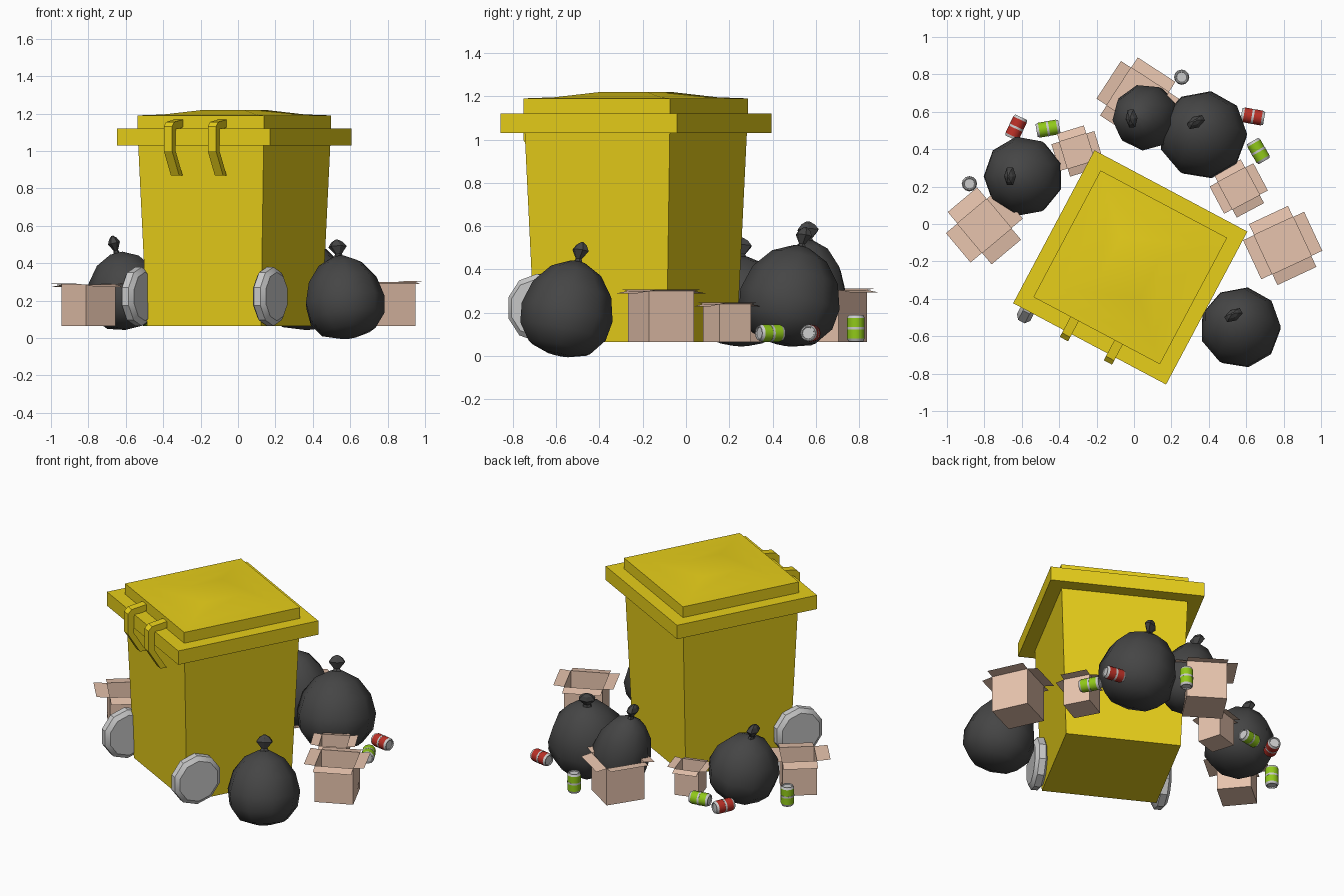
import bpy
from math import sin, cos, pi, radians
from mathutils import Matrix, Vector

if "Cube" in bpy.data.objects:
    bpy.data.objects.remove(bpy.data.objects["Cube"])


def material(name, rgb):
    m = bpy.data.materials.new(name)
    m.diffuse_color = (*rgb, 1)
    m.use_nodes = True
    m.node_tree.nodes["Principled BSDF"].inputs["Base Color"].default_value = m.diffuse_color
    return m


YELLOW = material("yellow", (0.80, 0.62, 0.01))
BLACK = material("black_plastic", (0.06, 0.06, 0.06))
CARD = material("cardboard", (0.80, 0.55, 0.42))
GREEN = material("green_tin", (0.28, 0.58, 0.01))
RED = material("red_tin", (0.50, 0.03, 0.02))


def make(name, verts, faces, mat=None, matrix=Matrix(), smooth=None):
    me = bpy.data.meshes.new(name)
    me.from_pydata([tuple(v) for v in verts], [], faces)
    me.update()
    ob = bpy.data.objects.new(name, me)
    bpy.context.collection.objects.link(ob)
    ob.matrix_world = matrix
    if mat:
        me.materials.append(mat)
    if smooth:
        bpy.ops.object.select_all(action='DESELECT')
        ob.select_set(True)
        bpy.context.view_layer.objects.active = ob
        bpy.ops.object.shade_smooth_by_angle(angle=radians(smooth))
    return ob


def loft(name, rings, mat=None, matrix=Matrix(), smooth=None):
    n = len(rings[0])
    verts = [p for ring in rings for p in ring]
    faces = [tuple(reversed(range(n)))]
    for k in range(len(rings) - 1):
        for i in range(n):
            j = (i + 1) % n
            faces.append((k * n + i, k * n + j, (k + 1) * n + j, (k + 1) * n + i))
    faces.append(tuple(range(len(verts) - n, len(verts))))
    return make(name, verts, faces, mat, matrix, smooth)


def circle(r, z, n):
    return [(r * cos(2 * pi * i / n), r * sin(2 * pi * i / n), z) for i in range(n)]


def square(h, z):
    return [(-h, -h, z), (h, -h, z), (h, h, z), (-h, h, z)]


def place(x, y, z, deg=0):
    return Matrix.Translation((x, y, z)) @ Matrix.Rotation(radians(deg), 4, 'Z')


# Wheeled bin: tapered body and stepped lid with a shallow crown
BIN = place(-0.02, -0.232, 0, -28)
loft("bin_body", [square(0.345, 0.065), square(0.38, 1.04)], YELLOW, BIN)
loft("bin_lid", [square(0.463, 1.03), square(0.463, 1.12), square(0.383, 1.12),
                 square(0.383, 1.19), square(0.28, 1.195), square(0.12, 1.22)],
     YELLOW, BIN, 30)

# Two hooked handles on the front of the lid
hook = [(-0.37, 1.17), (-0.48, 1.155), (-0.505, 1.13), (-0.505, 1.0), (-0.425, 0.87),
        (-0.385, 0.87), (-0.465, 1.0), (-0.465, 1.11), (-0.37, 1.13)]
for side, u in (("left", -0.133), ("right", 0.133)):
    loft(f"handle_{side}", [[(u + d, v, z) for v, z in hook] for d in (-0.025, 0.025)],
         YELLOW, BIN)

# Wheels
for side, u, v in (("left", -0.378, -0.38), ("right", 0.38, -0.305)):
    m = BIN @ Matrix.Translation((u, v, 0.222)) @ Matrix.Rotation(pi / 2, 4, 'Y')
    loft(f"wheel_{side}", [circle(r, z, 10) for r, z in
                           ((0.13, -0.04), (0.157, -0.02), (0.157, 0.02), (0.13, 0.04))],
         None, m, 30)


# Rubbish bags: sagging low-poly sacks leaning toward `lean`, with a tied top
def bag(name, x, y, r, z0, z1, lean):
    h = z1 - z0
    prof = [(0.25, 0.0), (0.68, 0.07), (0.94, 0.24), (1.0, 0.45), (0.86, 0.70),
            (0.55, 0.90), (0.16, 1.0)]
    tilt = (place(x, y, (z0 + z1) / 2, lean) @ Matrix.Rotation(radians(14), 4, 'Y'))
    rings = [circle(r * a, h * (b - 0.5), 9) for a, b in prof]
    loft(name, rings, BLACK, tilt, 60)
    top = h * 0.5
    knot = [[(p[0] * 0.6, p[1], p[2]) for p in circle(a, top + b, 6)] for a, b in
            ((0.035, -0.01), (0.02, 0.015), (0.055, 0.055), (0.035, 0.08), (0.008, 0.095))]
    loft(name + "_knot", knot, BLACK, tilt)


bag("bag_left", -0.60, 0.255, 0.215, 0.05, 0.46, 180)
bag("bag_back_small", 0.055, 0.57, 0.178, 0.08, 0.535, 185)
bag("bag_back_large", 0.365, 0.485, 0.238, 0.05, 0.51, 120)
bag("bag_right", 0.565, -0.545, 0.218, 0.0, 0.44, 120)


# Open cardboard boxes with four folded-out flaps
def box(name, x, y, s, f, top, deg):
    h, z0 = s / 2, 0.065
    verts = square(h, z0) + square(h, top)
    faces = [(3, 2, 1, 0)]
    for i in range(4):
        j = (i + 1) % 4
        faces.append((i, j, 4 + j, 4 + i))
        a, b = Vector(verts[4 + i]), Vector(verts[4 + j])
        mid = (a + b) / 2
        out = Vector((mid.x, mid.y, 0)).normalized() * f
        out.z = 0.006 if i % 2 else -0.012
        k = len(verts)
        verts += [a + out, b + out]
        faces.append((4 + i, 4 + j, k + 1, k))
    make(name, verts, faces, CARD, place(x, y, 0, deg))
    # tape patch on two opposite sides
    for sgn in (-1, 1):
        p = [(sgn * (h + 0.002), a, b) for a, b in
             ((0.1 * s, 0.1), (0.3 * s, 0.1), (0.3 * s, 0.13), (0.1 * s, 0.13))]
        make(name + "_patch", p, [(0, 1, 2, 3)], CARD, place(x, y, 0, deg))


box("box_left", -0.80, -0.01, 0.205, 0.08, 0.285, 40)
box("box_small", -0.305, 0.39, 0.15, 0.045, 0.235, 17)
box("box_side", 0.56, 0.19, 0.165, 0.05, 0.24, 28)
box("box_right", 0.795, -0.115, 0.23, 0.065, 0.30, 25)
box("box_back", 0.02, 0.67, 0.24, 0.065, 0.305, -33)


# Drink cans: coloured body, pale band and tapered metal ends
def can(name, x, y, mat, deg=None):
    if deg is None:
        m = place(x, y, 0.128)
    else:
        m = place(x, y, 0.105, deg) @ Matrix.Rotation(pi / 2, 4, 'Y')
    r = 0.04
    loft(name, [circle(r, z, 12) for z in (-0.048, 0.048)], mat, m, 40)
    loft(name + "_band", [circle(r + 0.001, z, 12) for z in (-0.006, 0.006)], None, m, 40)
    for s in (-1, 1):
        rings = [circle(a, s * b, 12) for a, b in
                 ((r, 0.048), (0.034, 0.062), (0.029, 0.062), (0.027, 0.056))]
        if s < 0:
            rings.reverse()
        loft(name + "_end", rings, None, m, 30)


can("can_1", -0.63, 0.515, RED, 65)
can("can_2", -0.46, 0.51, GREEN, 10)
can("can_3", -0.88, 0.215, GREEN)
can("can_4", 0.255, 0.785, GREEN)
can("can_5", 0.635, 0.575, RED, -10)
can("can_6", 0.665, 0.39, GREEN, -60)
